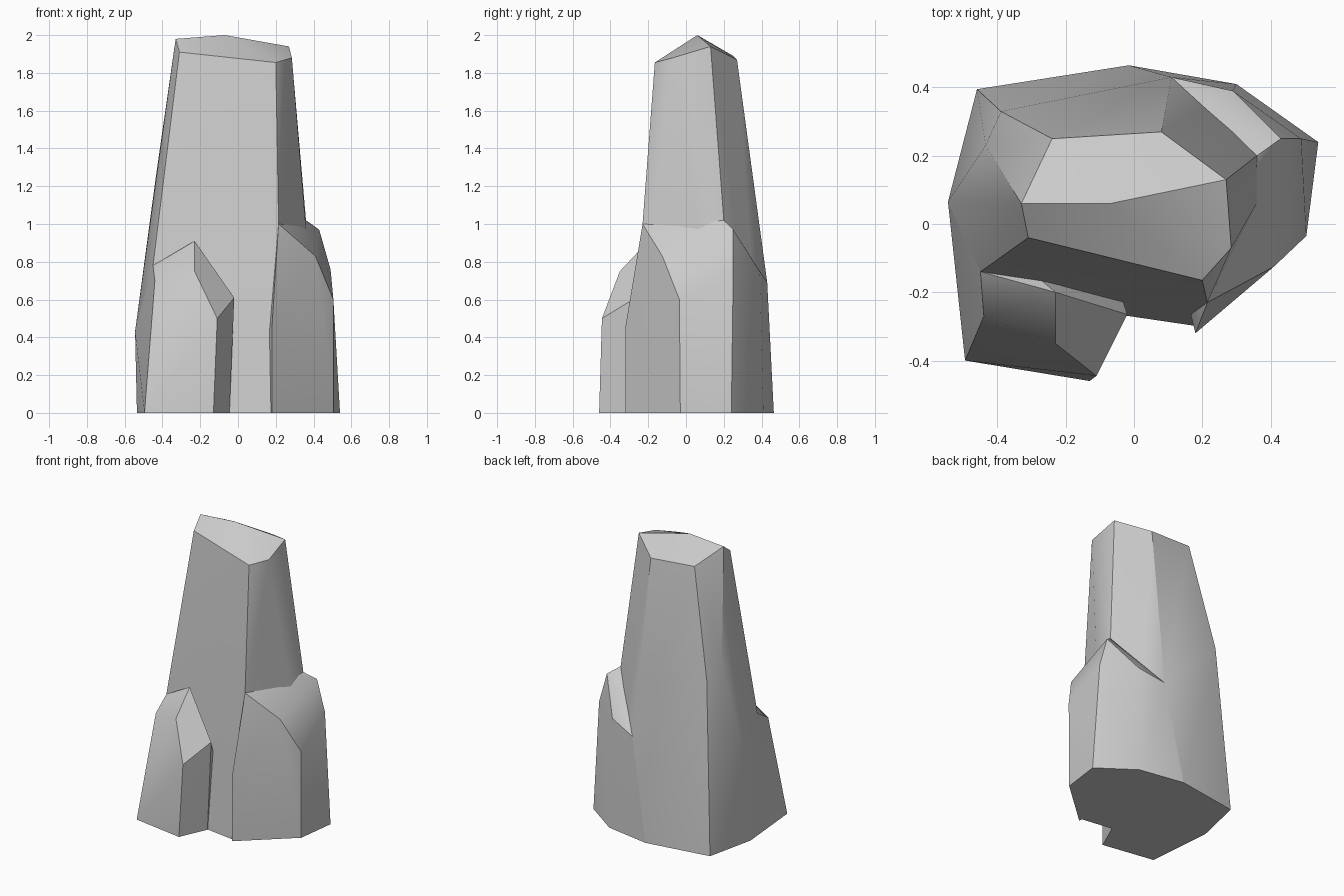
import bpy
import bmesh
import math

# Remove the default object only
default_cube = bpy.data.objects.get("Cube")
if default_cube:
    bpy.data.objects.remove(default_cube, do_unlink=True)


def make_material(name, colour):
    material = bpy.data.materials.new(name)
    material.use_nodes = True
    material.diffuse_color = colour
    shader = material.node_tree.nodes["Principled BSDF"]
    shader.inputs["Base Color"].default_value = colour
    shader.inputs["Roughness"].default_value = .9
    return material


def chiselled_rock(name, corner_groups, material):
    """Wrap a tight faceted skin around the named corner groups of a stone."""
    bm = bmesh.new()
    for corners in corner_groups.values():
        for corner in corners:
            bm.verts.new(corner)
    hull = bmesh.ops.convex_hull(bm, input=bm.verts)

    # Drop corners that ended up inside the stone
    buried = [v for v in bm.verts if not v.link_faces]
    bmesh.ops.delete(bm, geom=buried, context="VERTS")

    # Merge nearly flat triangles into broad facets
    bmesh.ops.dissolve_limit(bm, angle_limit=math.radians(1),
                             verts=bm.verts, edges=bm.edges)
    bmesh.ops.recalc_face_normals(bm, faces=bm.faces)

    mesh = bpy.data.meshes.new(name)
    bm.to_mesh(mesh)
    bm.free()
    mesh.materials.append(material)
    rock = bpy.data.objects.new(name, mesh)
    bpy.context.collection.objects.link(rock)

    # Soften shallow facets while keeping the chiselled edges crisp
    bpy.ops.object.select_all(action="DESELECT")
    rock.select_set(True)
    bpy.context.view_layer.objects.active = rock
    bpy.ops.object.shade_smooth_by_angle(angle=math.radians(30))
    return rock


stone = make_material("grey stone", (.6, .6, .6, 1))

# Tall central pillar with a slanted, ridged top
pillar = {
    "top front": [(-.31, -.04, 1.91), (.2, -.165, 1.855), (.285, -.07, 1.88)],
    "top ridge": [(-.33, .06, 1.98), (-.07, .06, 2), (.27, .13, 1.94)],
    "top back": [(-.24, .25, 1.89), (.08, .27, 1.87)],
    "left shoulder": [(-.435, .23, 1.25), (-.39, .33, 1.17), (-.46, .13, 1)],
    "waist": [(.215, -.23, 1), (.36, .2, 1.02), (.11, .43, .69),
              (-.45, -.14, .78), (-.545, .065, .43)],
    "foot": [(.19, -.3, 0), (-.49, -.2, 0), (-.535, .06, 0), (-.46, .395, 0),
             (-.015, .465, 0), (.3, .4, 0), (.44, .2, 0)],
}

# Low buttress stone leaning on the front
front_buttress = {
    "crest": [(-.45, -.14, .78), (-.23, -.2, .91)],
    "shoulder": [(-.44, -.27, .7), (-.23, -.35, .75)],
    "side": [(-.11, -.445, .5), (-.02, -.265, .61), (-.545, .065, .43)],
    "foot": [(-.495, -.4, 0), (-.13, -.46, 0), (-.045, -.27, 0),
             (-.535, .06, 0), (-.1, 0, 0)],
}

# Broad buttress stone wrapping the side
side_buttress = {
    "crest": [(.215, -.23, 1), (.27, .03, 1.07), (.36, .2, 1.02),
              (.43, .25, .97)],
    "shoulder": [(.41, -.125, .83), (.215, -.25, .7), (.49, .25, .76),
                 (.29, .39, .75), (.11, .43, .69)],
    "side": [(.18, -.32, .46), (.505, -.035, .6)],
    "foot": [(.18, -.32, 0), (.505, -.03, 0), (.54, .24, 0), (.3, .41, 0),
             (-.015, .465, 0)],
}

for part_name, groups in (("central_pillar", pillar),
                          ("front_buttress", front_buttress),
                          ("side_buttress", side_buttress)):
    chiselled_rock(part_name, groups, stone)
